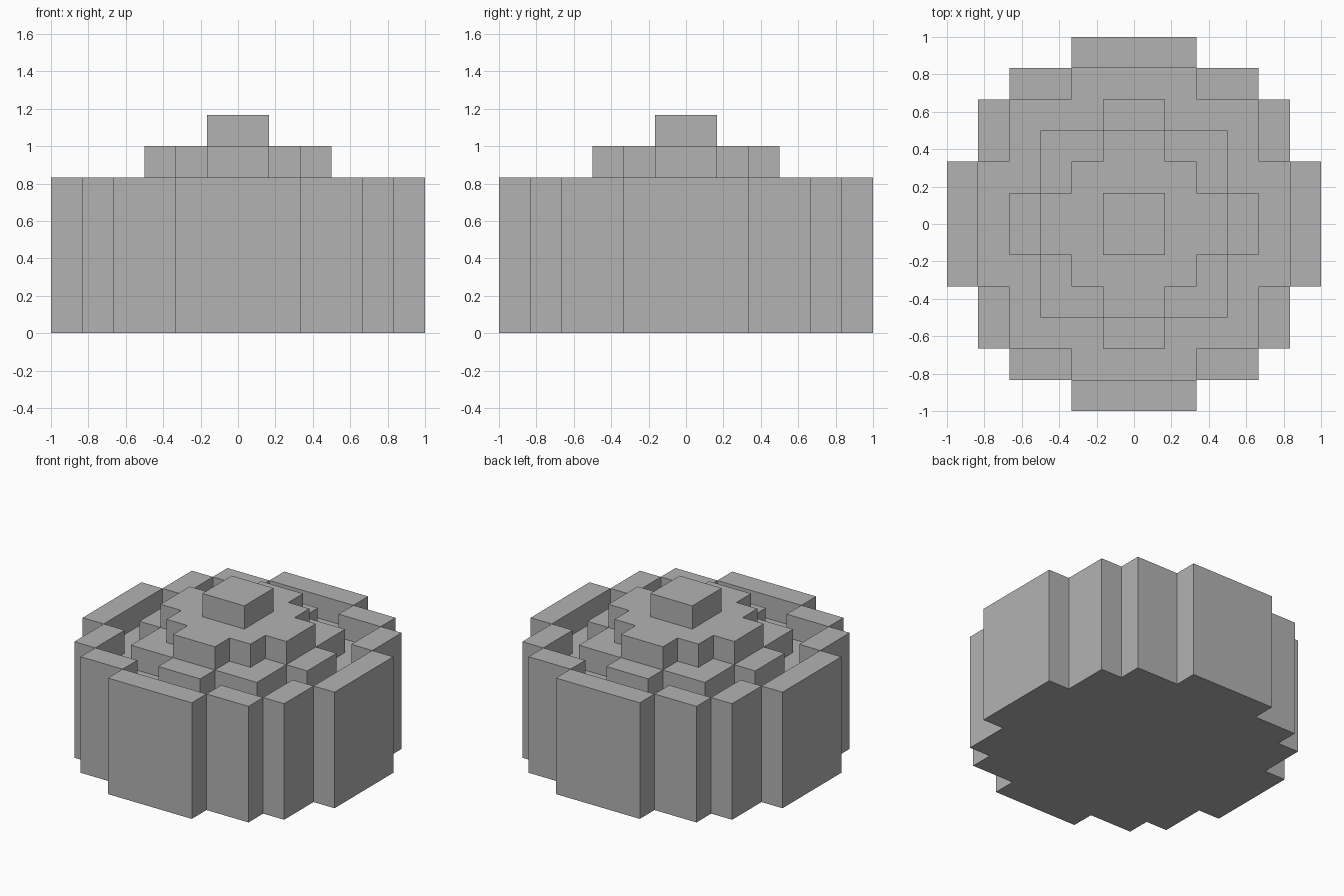
import bpy
import bmesh

U = 1 / 6  # one block of the grid

cube = bpy.data.objects.get("Cube")
if cube:
    bpy.data.objects.remove(cube, do_unlink=True)

grey = bpy.data.materials.new("stone grey")
grey.use_nodes = True
colour = (0.45, 0.45, 0.45, 1)
grey.diffuse_color = colour
grey.node_tree.nodes["Principled BSDF"].inputs["Base Color"].default_value = colour


def prism(name, outline, bottom, top):
    """Extrude an outline, given in blocks, between two heights."""
    bm = bmesh.new()
    base = bm.faces.new([bm.verts.new((x * U, y * U, bottom * U)) for x, y in outline])
    up = bmesh.ops.extrude_face_region(bm, geom=[base], use_keep_orig=True)["geom"]
    raised = [v for v in up if isinstance(v, bmesh.types.BMVert)]
    bmesh.ops.translate(bm, verts=raised, vec=(0, 0, (top - bottom) * U))
    bmesh.ops.recalc_face_normals(bm, faces=bm.faces[:])
    mesh = bpy.data.meshes.new(name)
    bm.to_mesh(mesh)
    bm.free()
    mesh.materials.append(grey)
    obj = bpy.data.objects.new(name, mesh)
    bpy.context.collection.objects.link(obj)


def turned(points, turns):
    """Rotate points about the centre by quarter turns."""
    for _ in range(turns):
        points = [(-y, x) for x, y in points]
    return points


def stepped(corners):
    """Staircase outline from the outer corners of one quadrant."""
    quarter = []
    for i, (x, y) in enumerate(corners):
        quarter.append((x, y))
        if i + 1 < len(corners):
            quarter.append((corners[i + 1][0], y))
    return [p for turns in range(4) for p in turned(quarter, turns)]


# Solid core whose top is the sunken floor, then the stepped mound and cap
prism("core", stepped([(5, 2), (4, 4), (2, 5)]), 0, 4)
prism("lower_tier", stepped([(4, 1), (3, 3), (1, 4)]), 4, 5)
prism("upper_tier", stepped([(3, 1), (2, 2), (1, 3)]), 5, 6)
prism("cap", stepped([(1, 1)]), 6, 7)

# Outer wall panels: one broad and two corner panels on each side
panels = {
    "broad_wall": (5, 6, -2, 2),
    "left_corner_wall": (4, 5, 2, 4),
    "right_corner_wall": (4, 5, -4, -2),
}
for turns in range(4):
    for name, (x0, x1, y0, y1) in panels.items():
        box = [(x0, y0), (x1, y0), (x1, y1), (x0, y1)]
        prism(f"{name}_{turns + 1}", turned(box, turns), 0, 5)
